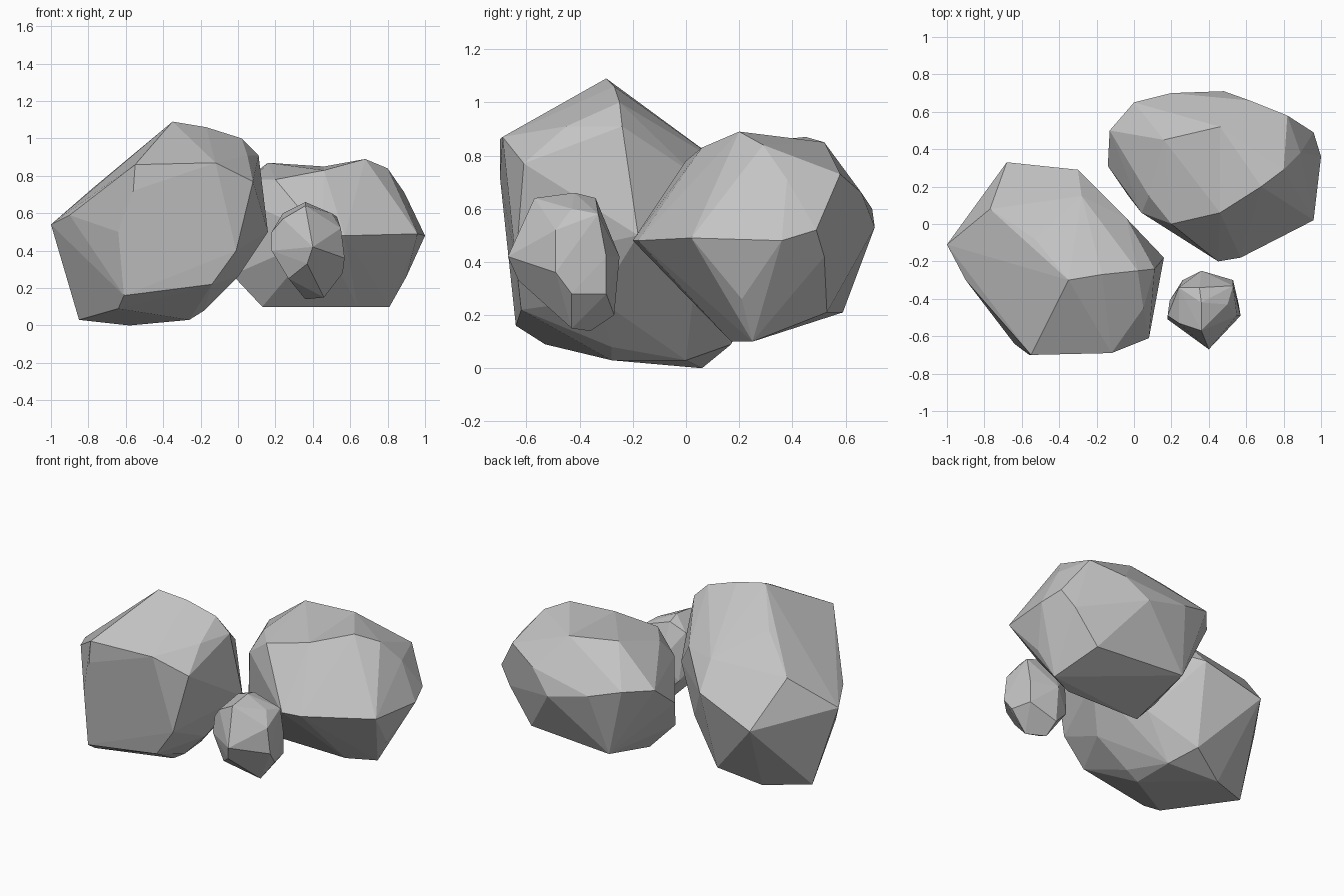
import bpy
import bmesh
import math

# Remove the default cube only
default_cube = bpy.data.objects.get("Cube")
if default_cube:
    bpy.data.objects.remove(default_cube, do_unlink=True)


def make_material(name, colour):
    material = bpy.data.materials.new(name)
    material.use_nodes = True
    material.diffuse_color = colour
    shader = material.node_tree.nodes["Principled BSDF"]
    shader.inputs["Base Color"].default_value = colour
    shader.inputs["Roughness"].default_value = .9
    return material


def make_rock(name, material, *rings, ridge=()):
    """Wrap a faceted stone around rings of corner points.
    The edge joining the two ridge corners is turned into a shallow dip."""
    mesh = bpy.data.meshes.new(name)
    bm = bmesh.new()
    ridge_verts = set()
    for ring in rings:
        for corner in ring:
            vert = bm.verts.new(corner)
            if corner in ridge:
                ridge_verts.add(vert)
    bmesh.ops.convex_hull(bm, input=list(bm.verts))
    # Drop corners that ended up inside the stone
    inside = [v for v in bm.verts if not v.link_faces]
    bmesh.ops.delete(bm, geom=inside, context="VERTS")
    dips = [e for e in bm.edges if set(e.verts) == ridge_verts]
    if dips:
        bmesh.ops.rotate_edges(bm, edges=dips)
    # Merge nearly coplanar triangles into broad chiselled facets
    bmesh.ops.dissolve_limit(bm, angle_limit=math.radians(2),
                             verts=list(bm.verts), edges=list(bm.edges))
    bmesh.ops.recalc_face_normals(bm, faces=list(bm.faces))
    for face in bm.faces:
        face.smooth = False
    bm.to_mesh(mesh)
    bm.free()
    mesh.materials.append(material)
    rock = bpy.data.objects.new(name, mesh)
    bpy.context.scene.collection.objects.link(rock)


stone_grey = make_material("stone grey", (.55, .55, .55, 1))

# Large boulder: crown, shoulder, waist and base
large_crown = [(-.35, -.3, 1.09), (-.17, -.27, 1.06), (.02, -.25, 1),
               (.11, -.24, .91), (.05, -.45, .91), (-.53, -.08, .92)]
large_shoulder = [(-.55, -.7, .86), (-.12, -.69, .87), (.08, -.61, .77),
                  (-.28, .15, .76), (-.04, .03, .73), (-.77, .08, .74)]
large_waist = [(-.56, -.7, .72), (-.64, -.64, .5), (-.9, -.3, .59),
               (-1, -.11, .54), (-.68, .33, .47), (-.3, .29, .6),
               (.16, -.18, .5), (-.01, -.64, .4)]
large_base = [(-.61, -.64, .16), (-.64, -.53, .09), (-.85, -.06, .03),
              (-.58, .06, 0), (-.34, .17, .09), (-.08, .03, .3),
              (-.26, 0, .03), (0, -.33, .26), (-.18, -.28, .08),
              (-.26, -.28, .03), (-.14, -.62, .22)]
make_rock("large_boulder", stone_grey,
          large_crown, large_shoulder, large_waist, large_base)

# Medium boulder: crown, shoulder, waist and base
medium_crown = [(.68, .2, .89), (.8, .29, .84), (.46, .06, .83),
                (.46, .52, .85), (.16, .45, .87)]
medium_shoulder = [(.2, 0, .78), (.08, .15, .78), (.04, .06, .66),
                   (-.13, .5, .65), (0, .65, .66), (.62, .66, .66),
                   (.82, .58, .73), (.89, .38, .71)]
medium_waist = [(.45, -.2, .48), (.57, -.18, .48), (.96, .02, .49),
                (1, .36, .48), (.96, .49, .52), (.48, .71, .53),
                (.2, .7, .6), (-.14, .31, .5)]
medium_base = [(.9, .21, .26), (.88, .52, .42), (.72, .53, .21),
               (.13, .59, .21), (-.03, .15, .27), (.13, .18, .1),
               (.64, .17, .1), (.81, .25, .1)]
make_rock("medium_boulder", stone_grey,
          medium_crown, medium_shoulder, medium_waist, medium_base,
          ridge=(medium_crown[0], medium_crown[-1]))

# Small stone: crown, waist and base
small_crown = [(.36, -.42, .66), (.36, -.57, .64), (.35, -.34, .64),
               (.24, -.34, .6), (.24, -.53, .57), (.53, -.33, .58),
               (.5, -.43, .6)]
small_waist = [(.18, -.49, .5), (.18, -.51, .4), (.19, -.41, .42),
               (.36, -.25, .42), (.53, -.3, .42), (.55, -.49, .52),
               (.57, -.49, .36), (.4, -.67, .42)]
small_base = [(.26, -.3, .3), (.36, -.27, .2), (.53, -.3, .28),
              (.56, -.43, .28), (.46, -.43, .15), (.36, -.36, .14),
              (.27, -.53, .25), (.37, -.63, .33)]
make_rock("small_stone", stone_grey, small_crown, small_waist, small_base)
